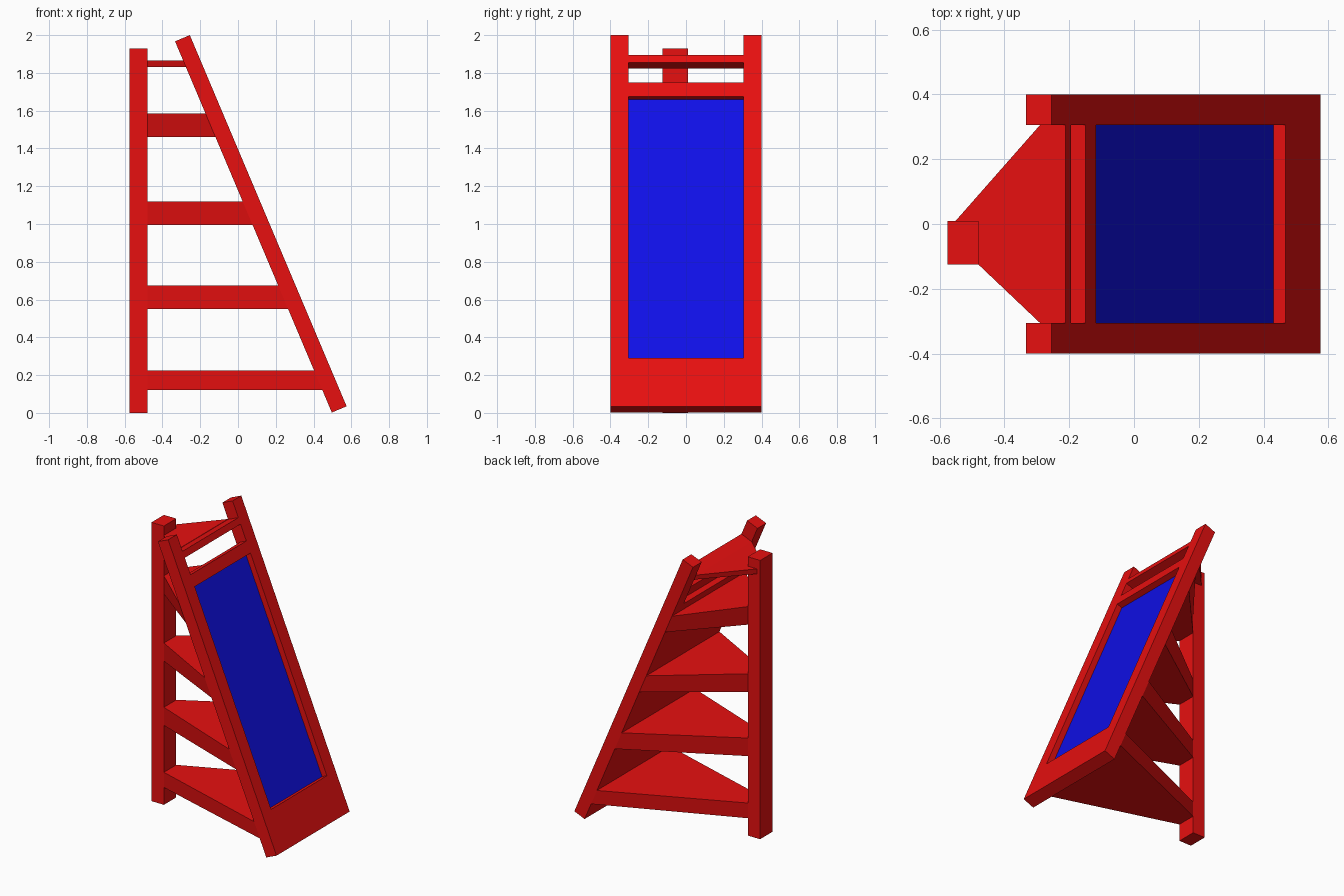
import bpy, bmesh
from mathutils import Vector

cube = bpy.data.objects.get("Cube")
if cube:
    bpy.data.objects.remove(cube)


def material(name, colour):
    m = bpy.data.materials.new(name)
    m.use_nodes = True
    m.diffuse_color = colour
    m.node_tree.nodes["Principled BSDF"].inputs["Base Color"].default_value = colour
    return m


red = material("red paint", (0.8, 0.005, 0.005, 1))
blue = material("blue panel", (0.005, 0.005, 0.8, 1))


def prism(name, bottom, top, mat):
    """Join two matching loops of points into a closed solid."""
    bm = bmesh.new()
    lo = [bm.verts.new(p) for p in bottom]
    hi = [bm.verts.new(p) for p in top]
    bm.faces.new(lo)
    bm.faces.new(hi)
    n = len(lo)
    for i in range(n):
        j = (i + 1) % n
        bm.faces.new((lo[i], lo[j], hi[j], hi[i]))
    bmesh.ops.recalc_face_normals(bm, faces=bm.faces[:])
    mesh = bpy.data.meshes.new(name)
    bm.to_mesh(mesh)
    bm.free()
    mesh.materials.append(mat)
    obj = bpy.data.objects.new(name, mesh)
    bpy.context.collection.objects.link(obj)
    return obj


# Leaning frame: s runs up the slope, depth goes in from its outer face
foot = Vector((0.575, 0, 0.035))
rise = Vector((-0.255, 0, 2.0)) - foot
length = rise.length
up = rise.normalized()
out = Vector((up.z, 0, -up.x))
thick = 0.085


def lean_box(name, s0, s1, y0, y1, d0, d1, mat=red):
    def loop(s):
        return [foot + up * s - out * d + Vector((0, y, 0))
                for d, y in ((d0, y0), (d0, y1), (d1, y1), (d1, y0))]
    return prism(name, loop(s0), loop(s1), mat)


def frame_back_x(z):
    """x of the frame's rear plane at height z."""
    p = foot - out * thick
    return p.x + up.x / up.z * (z - p.z)


rail_in, rail_out = 0.305, 0.4
lean_box("right_rail", 0, length, -rail_out, -rail_in, 0, thick)
lean_box("left_rail", 0, length, rail_in, rail_out, 0, thick)
for name, s0, s1, d0, d1, mat in (
        ("bottom_board", 0, 0.277, 0, thick, red),
        ("panel_backing", 0.277, 1.781, 0.045, thick, red),
        ("panel_face", 0.277, 1.781, 0.04, 0.045, blue),
        ("upper_crossbar", 1.781, 1.862, 0, 0.05, red),
        ("top_crossbar", 1.976, 2.02, 0, thick, red)):
    lean_box(name, s0, s1, -rail_in, rail_in, d0, d1, mat)

# Upright post
px0, px1, py0, py1 = -0.575, -0.48, -0.125, 0.01
post = [(px0, py0), (px1, py0), (px1, py1), (px0, py1)]
prism("post", [(x, y, 0) for x, y in post], [(x, y, 1.93) for x, y in post], red)


# Tapered shelves from the post to the frame
def shelf(name, z0, z1, half, start):
    def loop(z):
        x = frame_back_x(z)
        return [(px1, py0, z), (x, -half, z), (x, half, z), (start, py1, z)]
    prism(name, loop(z0), loop(z1), red)


for i, (z0, z1) in enumerate(((0.12, 0.225), (0.55, 0.675), (0.995, 1.12), (1.46, 1.585))):
    shelf(f"shelf_{i + 1}", z0, z1, rail_out, px1)
shelf("top_shelf", 1.83, 1.865, rail_in, -0.55)
